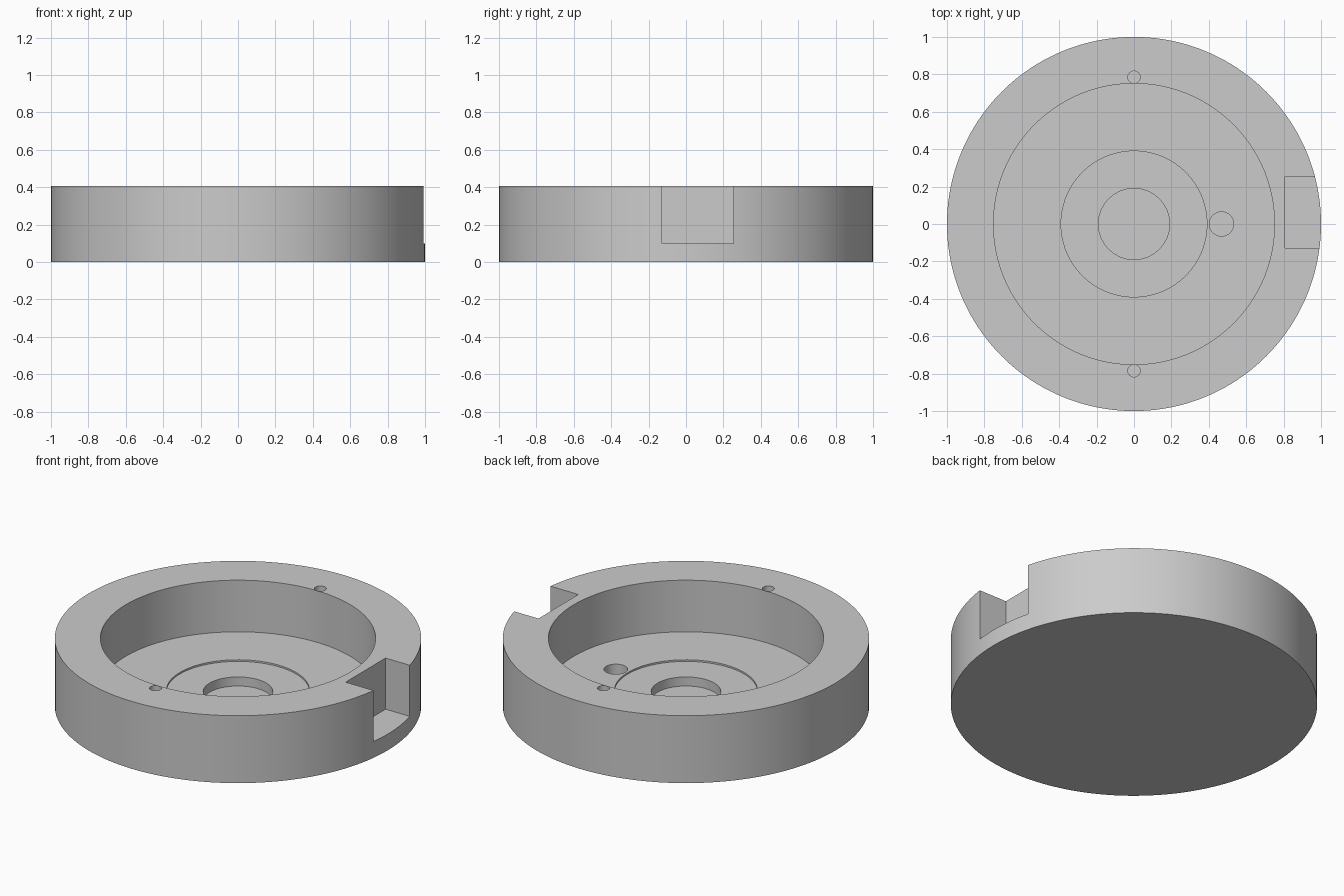
import bpy
import math

old = bpy.data.objects.get("Cube")
if old:
    bpy.data.objects.remove(old, do_unlink=True)

HEIGHT = 0.406
FLOOR = 0.095      # cavity floor level
ABOVE = 0.5        # cutters end above the top face


def cylinder(name, radius, bottom, top, x=0, y=0, sides=48):
    bpy.ops.mesh.primitive_cylinder_add(
        vertices=sides, radius=radius, depth=top - bottom,
        location=(x, y, (top + bottom) / 2))
    obj = bpy.context.object
    obj.name = name
    return obj


def box(name, low, high):
    bpy.ops.mesh.primitive_cube_add(
        size=1, location=[(a + b) / 2 for a, b in zip(low, high)])
    obj = bpy.context.object
    obj.name = name
    obj.scale = [b - a for a, b in zip(low, high)]
    return obj


def cut(target, cutter):
    mod = target.modifiers.new(cutter.name, "BOOLEAN")
    mod.operation = "DIFFERENCE"
    mod.solver = "EXACT"
    mod.object = cutter
    bpy.context.view_layer.objects.active = target
    bpy.ops.object.modifier_apply(modifier=mod.name)
    bpy.data.objects.remove(cutter, do_unlink=True)


# Solid round body
body = cylinder("round_housing", 1, 0, HEIGHT, sides=160)

# Wide cavity, shallow floor recess and central socket
cut(body, cylinder("cavity", 0.751, FLOOR, ABOVE, sides=160))
cut(body, cylinder("floor_recess", 0.39, FLOOR - 0.01, ABOVE, sides=96))
cut(body, cylinder("center_socket", 0.19, 0.03, ABOVE, sides=64))

# Off-centre floor hole
cut(body, cylinder("floor_hole", 0.065, 0.03, ABOVE, x=0.468))

# Pin holes in the rim, front and back
for side in (-1, 1):
    cut(body, cylinder("pin_hole", 0.033, 0.2, ABOVE, y=side * 0.785, sides=32))

# Square notch in the outer wall
cut(body, box("side_notch", (0.806, -0.127, 0.098), (1.2, 0.253, ABOVE)))

# Grey material
grey = bpy.data.materials.new("plain_grey")
grey.use_nodes = True
color = (0.6, 0.6, 0.6, 1)
grey.diffuse_color = color
for node in grey.node_tree.nodes:
    if node.type == "BSDF_PRINCIPLED":
        node.inputs["Base Color"].default_value = color
body.data.materials.clear()
body.data.materials.append(grey)
for face in body.data.polygons:
    face.material_index = 0

# Smooth walls with crisp rims
bpy.ops.object.select_all(action="DESELECT")
body.select_set(True)
bpy.context.view_layer.objects.active = body
bpy.ops.object.shade_smooth_by_angle(angle=math.radians(30))
